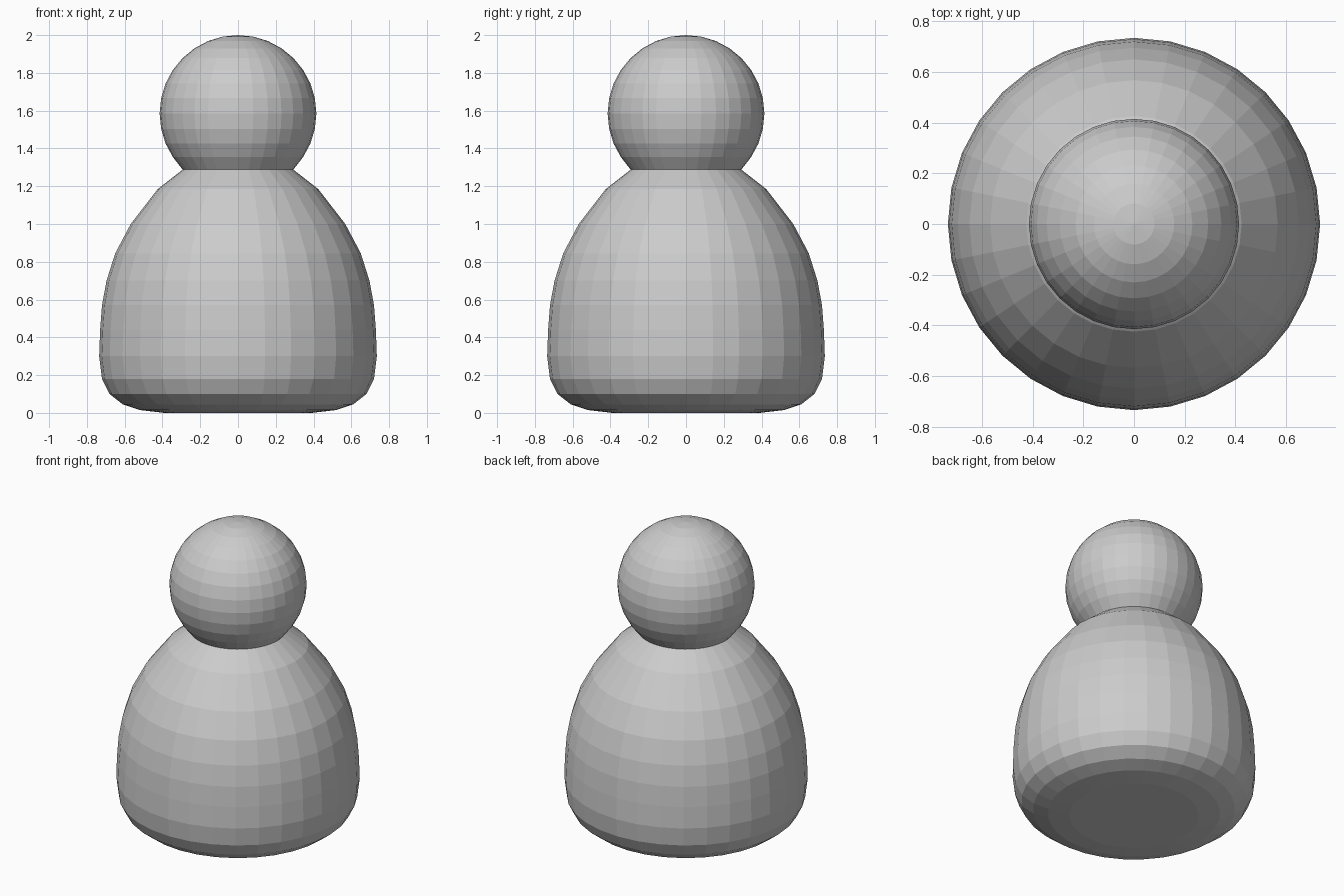
import bpy, bmesh
from math import sin, cos, pi, radians

if "Cube" in bpy.data.objects:
    bpy.data.objects.remove(bpy.data.objects["Cube"])

SIDES = 32


def lathe(name, profile, cap_bottom=False):
    """Spin (radius, height) points around z; radius 0 closes to a pole."""
    bm = bmesh.new()
    verts = [bm.verts.new((r, 0, z)) for r, z in profile]
    edges = [bm.edges.new(pair) for pair in zip(verts, verts[1:])]
    bmesh.ops.spin(bm, geom=verts + edges, axis=(0, 0, 1), cent=(0, 0, 0),
                   angle=2 * pi, steps=SIDES)
    bmesh.ops.remove_doubles(bm, verts=bm.verts, dist=1e-4)
    if cap_bottom:
        low = min(v.co.z for v in bm.verts)
        rim = [e for e in bm.edges if e.is_boundary
               and all(abs(v.co.z - low) < 1e-4 for v in e.verts)]
        bmesh.ops.contextual_create(bm, geom=rim)
    bmesh.ops.recalc_face_normals(bm, faces=bm.faces)
    mesh = bpy.data.meshes.new(name)
    bm.to_mesh(mesh)
    bm.free()
    obj = bpy.data.objects.new(name, mesh)
    bpy.context.collection.objects.link(obj)
    return obj


# Bell-shaped body with a rounded foot, narrowing to the neck
lathe("body", [
    (0.39, 0.0), (0.52, 0.015), (0.61, 0.045), (0.68, 0.10), (0.72, 0.18),
    (0.735, 0.30), (0.73, 0.44), (0.72, 0.57), (0.696, 0.70), (0.65, 0.845),
    (0.568, 1.0), (0.425, 1.185), (0.293, 1.288),
], cap_bottom=True)

# Ball head, cut off where it meets the neck
R, CENTRE = 0.415, 1.585
lathe("head", [(R * sin(radians(a * 11.25)), CENTRE - R * cos(radians(a * 11.25)))
               if a > 4 else (0.293, 1.288) for a in range(4, 16)] + [(0, 2.0)])
